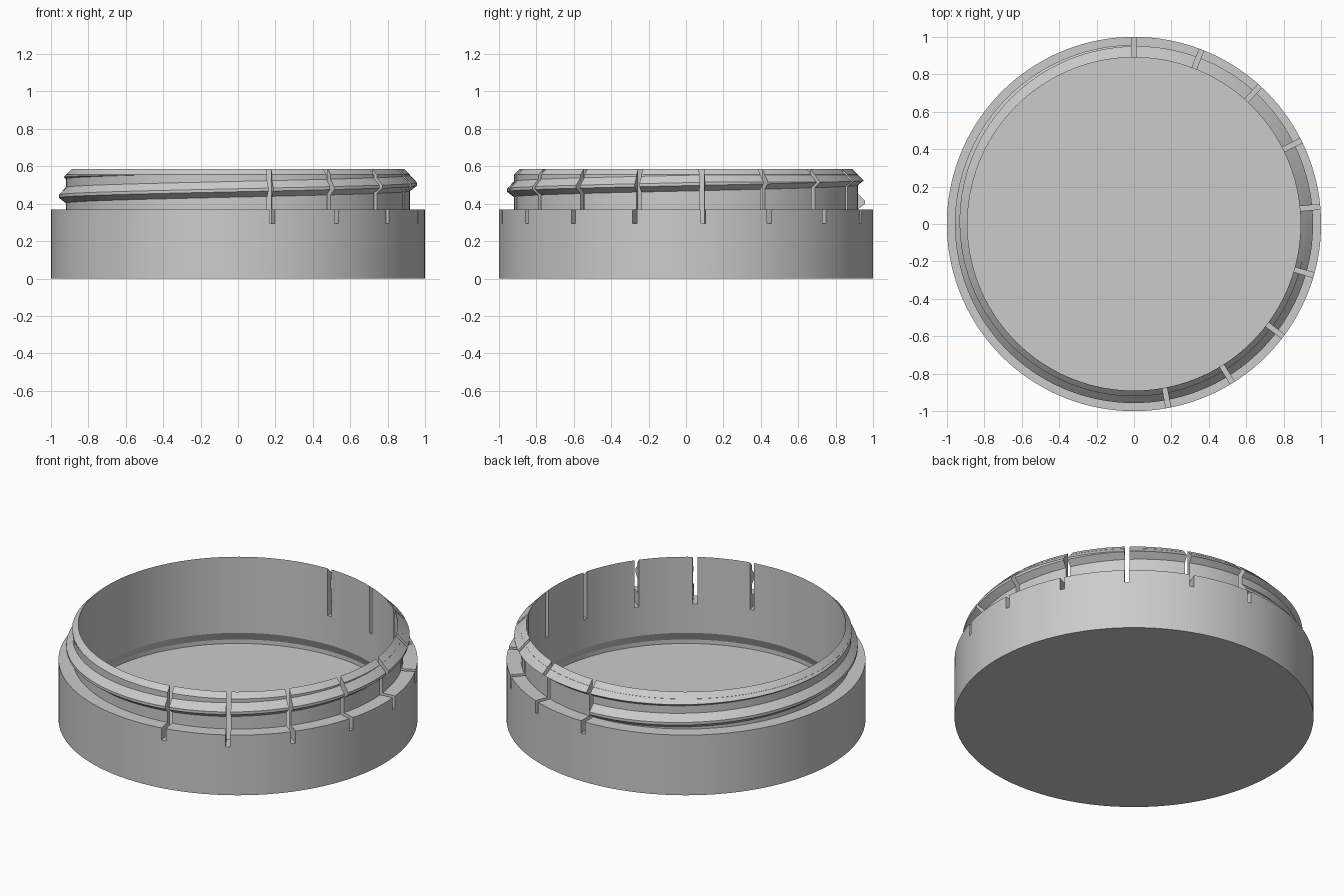
import bpy, bmesh
from math import sin, cos, radians, tau, pi

SLOTS = 17
SEGMENTS = SLOTS * 8
PITCH = 0.13
NECK, CREST, RIM, TOP = 0.92, 0.957, 0.89, 0.585

if "Cube" in bpy.data.objects:
    bpy.data.objects.remove(bpy.data.objects["Cube"])

grey = bpy.data.materials.new("plain grey")
grey.use_nodes = True
grey.diffuse_color = (0.6, 0.6, 0.6, 1)
grey.node_tree.nodes["Principled BSDF"].inputs["Base Color"].default_value = (0.6, 0.6, 0.6, 1)


def make_object(name, bm):
    bmesh.ops.recalc_face_normals(bm, faces=bm.faces)
    mesh = bpy.data.meshes.new(name)
    bm.to_mesh(mesh)
    bm.free()
    mesh.materials.append(grey)
    obj = bpy.data.objects.new(name, mesh)
    bpy.context.collection.objects.link(obj)
    return obj


def revolve(name, profile):
    """Lathe an open profile and cap both ends with discs."""
    bm = bmesh.new()
    rings = [[bm.verts.new((r * cos(tau * i / SEGMENTS), r * sin(tau * i / SEGMENTS), z))
              for i in range(SEGMENTS)] for r, z in profile]
    for a, b in zip(rings, rings[1:]):
        for i in range(SEGMENTS):
            j = (i + 1) % SEGMENTS
            bm.faces.new((a[i], a[j], b[j], b[i]))
    bm.faces.new(rings[0])
    bm.faces.new(rings[-1])
    return make_object(name, bm)


def boolean(target, tool, operation):
    mod = target.modifiers.new(operation.lower(), 'BOOLEAN')
    mod.operation = operation
    mod.solver = 'EXACT'
    mod.object = tool
    bpy.context.view_layer.objects.active = target
    bpy.ops.object.modifier_apply(modifier=mod.name)
    bpy.data.objects.remove(tool)


def slot_cutter(k):
    """Radial block through the neck wall at the k-th slot."""
    a = pi / 2 + tau * k / SLOTS
    bm = bmesh.new()
    for v in bmesh.ops.create_cube(bm, size=1)["verts"]:
        x, y = 0.95 + v.co.x * 0.2, v.co.y * 0.026
        v.co = (x * cos(a) - y * sin(a), x * sin(a) + y * cos(a), 0.495 + v.co.z * 0.4)
    return make_object("slot_cutter", bm)


# Cap body: base, ledge, neck, chamfered rim, and hollow with an undercut floor
body = revolve("cap_body", [
    (1, 0), (1, 0.37), (NECK, 0.37), (NECK, TOP - (NECK - RIM)), (RIM, TOP),
    (RIM, 0.117), (0.915, 0.065), (0.915, 0.04)])

# Screw thread: a trapezoid swept along a helix that starts in the back slot
bm = bmesh.new()
section = [(NECK - 0.012, -0.046), (CREST, -0.008), (CREST, 0.008), (NECK - 0.012, 0.06)]
rows = []
for step in range(208):
    degrees = 89.6 + step * 360 / SEGMENTS
    a = radians(degrees)
    height = 0.472 + PITCH * (degrees - 270) / 360
    rows.append([bm.verts.new((r * cos(a), r * sin(a), height + dz)) for r, dz in section])
for p, q in zip(rows, rows[1:]):
    for i in range(4):
        j = (i + 1) % 4
        bm.faces.new((p[i], p[j], q[j], q[i]))
bm.faces.new(rows[0])
bm.faces.new(rows[-1])
thread = make_object("screw_thread", bm)

# Trim the thread to the rim chamfer
trim = revolve("thread_trim", [(0.99, 0.32), (0.99, TOP - 0.101), (RIM, TOP - 0.001)])
boolean(thread, trim, 'INTERSECT')

# Cut the slots, then smooth the round walls with crisp edges
for part in (body, thread):
    for k in range(SLOTS):
        boolean(part, slot_cutter(k), 'DIFFERENCE')
    bpy.ops.object.select_all(action='DESELECT')
    part.select_set(True)
    bpy.context.view_layer.objects.active = part
    bpy.ops.object.shade_smooth_by_angle(angle=radians(20))
